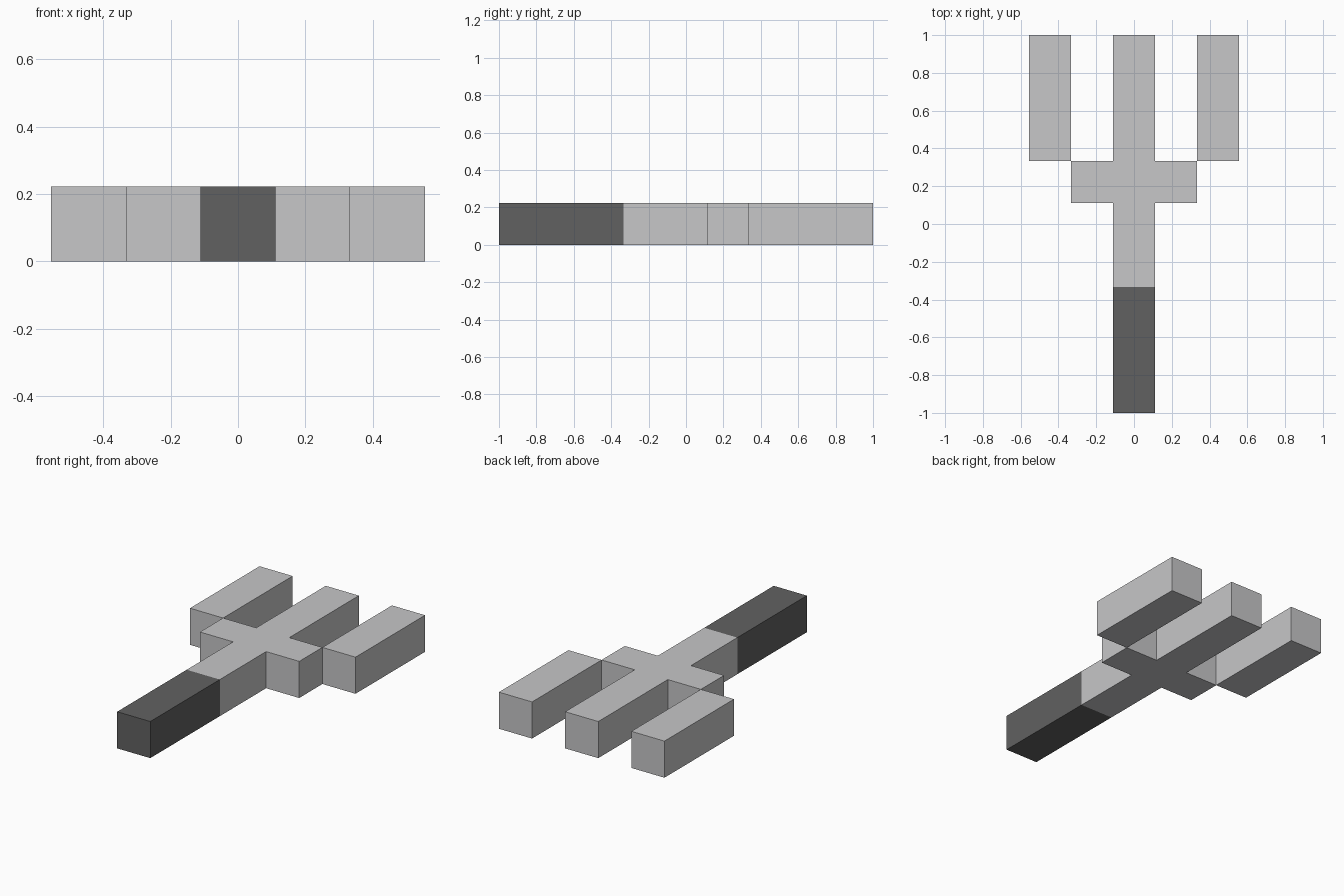
import bpy, bmesh

if "Cube" in bpy.data.objects:
    bpy.data.objects.remove(bpy.data.objects["Cube"])

U = 2 / 9  # one block unit: the model is 9 long, 5 wide, 1 tall


def material(name, color):
    m = bpy.data.materials.new(name)
    m.diffuse_color = (*color, 1)
    m.use_nodes = True
    m.node_tree.nodes["Principled BSDF"].inputs["Base Color"].default_value = m.diffuse_color
    return m


light = material("light_grey", (0.57, 0.57, 0.58))
dark = material("dark_grey", (0.12, 0.12, 0.12))


def prism(name, outline, mat):
    """Extrude an outline (in block units) up by one unit."""
    bm = bmesh.new()
    base = bm.faces.new([bm.verts.new((x * U, y * U, 0)) for x, y in outline])
    top = bmesh.ops.extrude_face_region(bm, geom=[base], use_keep_orig=True)["geom"]
    bmesh.ops.translate(bm, vec=(0, 0, U),
                        verts=[v for v in top if isinstance(v, bmesh.types.BMVert)])
    bmesh.ops.recalc_face_normals(bm, faces=bm.faces)
    mesh = bpy.data.meshes.new(name)
    bm.to_mesh(mesh)
    bm.free()
    mesh.materials.append(mat)
    obj = bpy.data.objects.new(name, mesh)
    bpy.context.collection.objects.link(obj)
    return obj


def rect(x0, x1, y0, y1):
    return [(x0, y0), (x1, y0), (x1, y1), (x0, y1)]


# Dark grip at the front end
prism("grip", rect(-0.5, 0.5, -4.5, -1.5), dark)

# Shaft, crossbar and middle tine as one cross-shaped piece
half = [(0.5, -1.5), (0.5, 0.5), (1.5, 0.5), (1.5, 1.5), (0.5, 1.5), (0.5, 4.5)]
prism("shaft_and_crossbar", half + [(-x, y) for x, y in reversed(half)], light)

# Outer tines, touching the crossbar only at its corners
for side, x in (("left", -2), ("right", 2)):
    prism(side + "_tine", rect(x - 0.5, x + 0.5, 1.5, 4.5), light)
